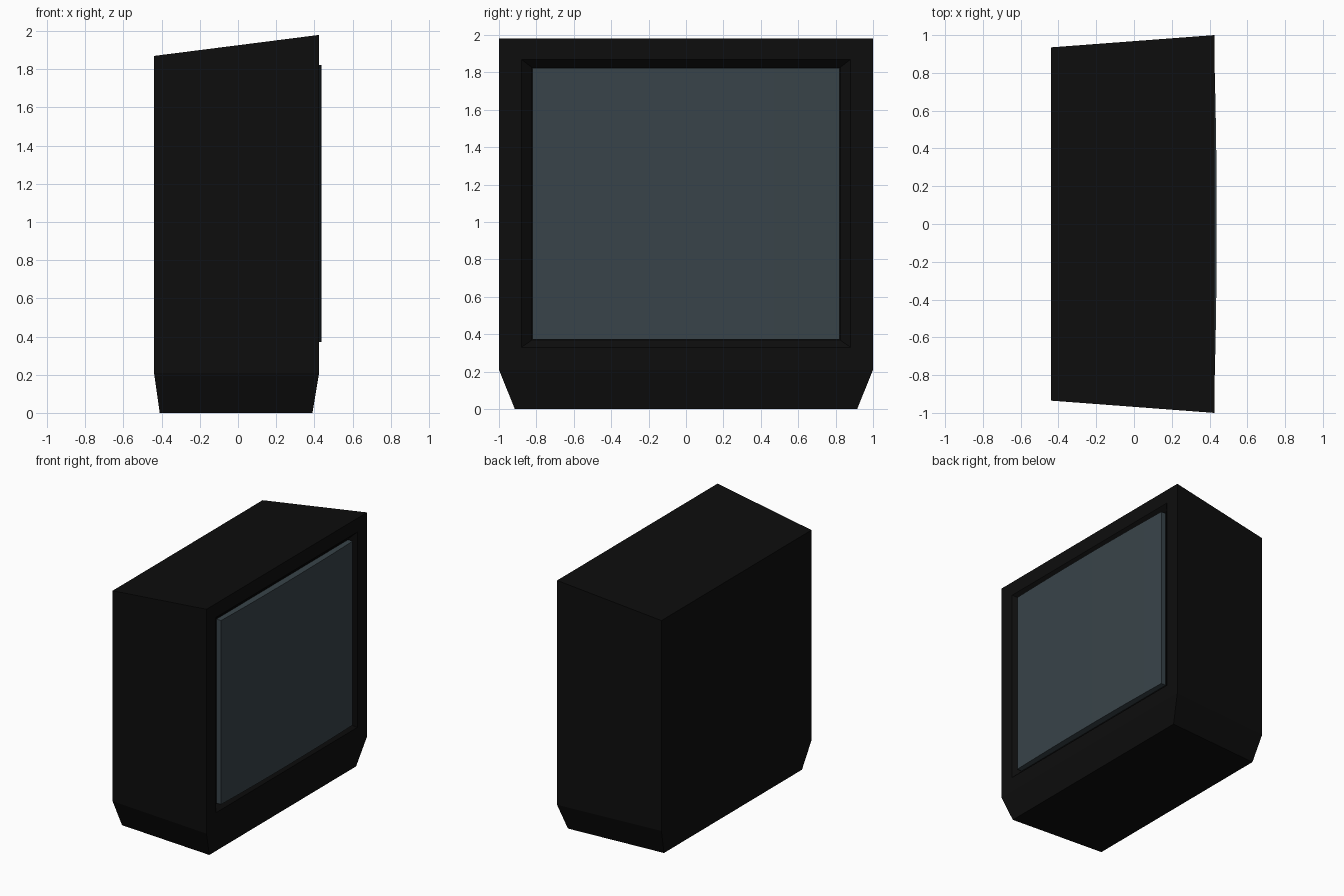
import bpy, bmesh

if "Cube" in bpy.data.objects:
    bpy.data.objects.remove(bpy.data.objects["Cube"])


def material(name, colour):
    m = bpy.data.materials.new(name)
    m.diffuse_color = (*colour, 1)
    m.use_nodes = True
    m.node_tree.nodes["Principled BSDF"].inputs["Base Color"].default_value = m.diffuse_color
    return m


def finish(bm, name, mat):
    bmesh.ops.recalc_face_normals(bm, faces=bm.faces)
    me = bpy.data.meshes.new(name)
    bm.to_mesh(me)
    bm.free()
    me.materials.append(mat)
    ob = bpy.data.objects.new(name, me)
    bpy.context.collection.objects.link(ob)
    return ob


def bridge(bm, a, b, skip=None):
    n = len(a)
    for i in range(n):
        if i != skip:
            bm.faces.new((a[i], a[(i + 1) % n], b[(i + 1) % n], b[i]))


black = material("black plastic", (0.004, 0.004, 0.004))
glass = material("grey blue glass", (0.040, 0.057, 0.067))

# Cabinet: tapered shell, narrower and lower at the back, with a tucked-in base
bm = bmesh.new()


def ring(xf, xb, yf, yb, zf, zb):
    return [bm.verts.new(c) for c in
            ((xf, -yf, zf), (xf, yf, zf), (xb, yb, zb), (xb, -yb, zb))]


foot = ring(0.39, -0.41, 0.915, 0.86, 0, 0)
waist = ring(0.425, -0.44, 1.0, 0.935, 0.21, 0.21)
top = ring(0.425, -0.44, 1.0, 0.935, 1.98, 1.87)
bm.faces.new(foot)
bm.faces.new(top)
bridge(bm, foot, waist)
bridge(bm, waist, top, skip=0)


# Front frame and sloped recess around the screen
def rect(x, y, z0, z1):
    return [bm.verts.new(c) for c in
            ((x, -y, z0), (x, y, z0), (x, y, z1), (x, -y, z1))]


front = [waist[0], waist[1], top[1], top[0]]
rim = rect(0.425, 0.88, 0.33, 1.87)
inner = rect(0.385, 0.825, 0.368, 1.827)
bridge(bm, front, rim)
bridge(bm, rim, inner)
bm.faces.new(inner)
finish(bm, "cabinet", black)

# Screen: slab whose front bulges gently across its width
bm = bmesh.new()
segs, half = 12, 0.82
ys = [-half + 2 * half * i / segs for i in range(segs + 1)]
profile = [(0.386, -half)] + [(0.438 - 0.011 * (y / half) ** 2, y) for y in ys] + [(0.386, half)]
low, high = ([bm.verts.new((x, y, z)) for x, y in profile] for z in (0.372, 1.823))
bridge(bm, low, high)
bm.faces.new(low)
bm.faces.new(high)
screen = finish(bm, "screen", glass)
bpy.context.view_layer.objects.active = screen
screen.select_set(True)
bpy.ops.object.shade_smooth_by_angle()
